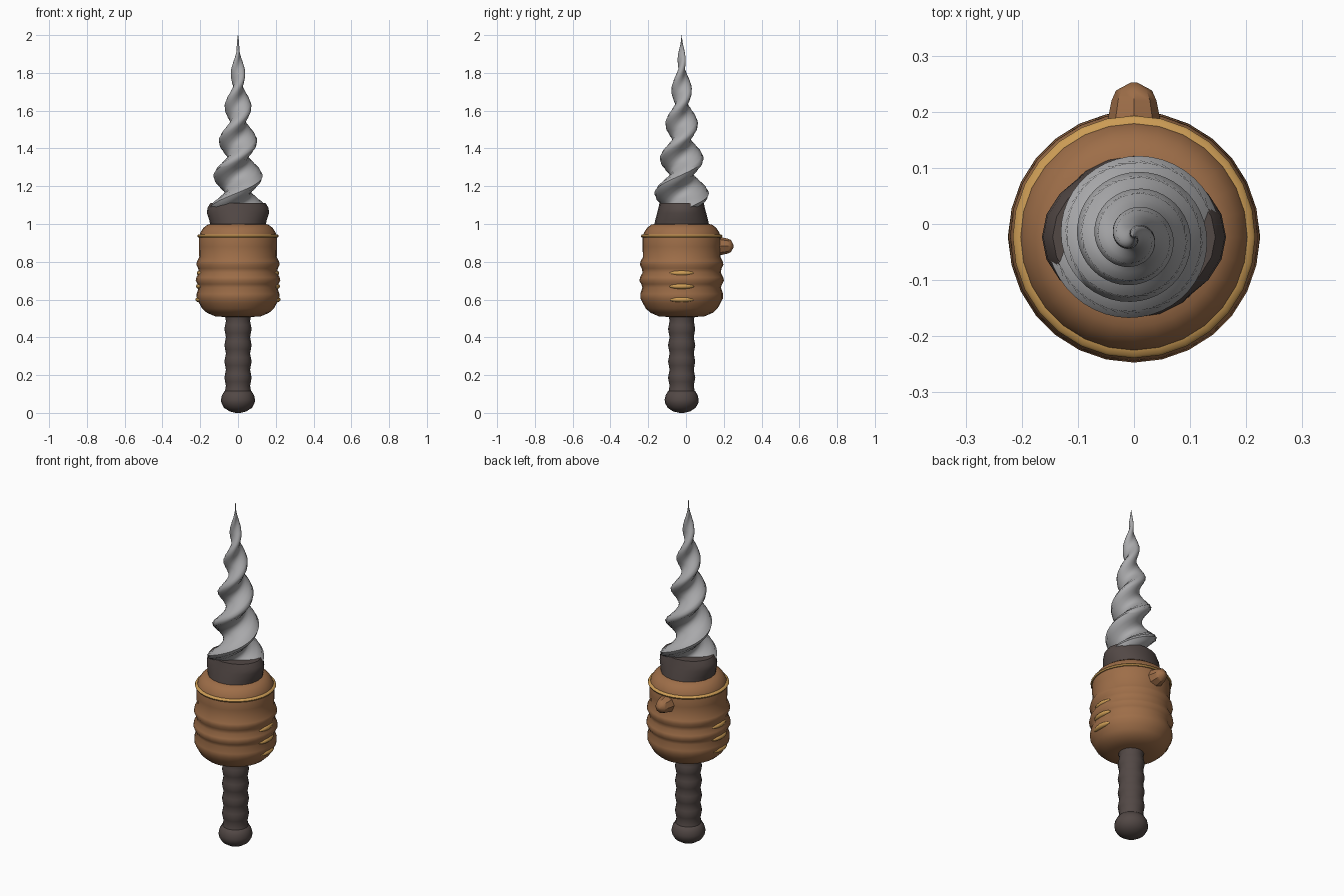
import bpy, bmesh, math
from mathutils import Vector

cube = bpy.data.objects.get("Cube")
if cube:
    bpy.data.objects.remove(cube, do_unlink=True)

AXIS_Y = -0.023


def material(name, rgb):
    m = bpy.data.materials.new(name)
    m.use_nodes = True
    m.diffuse_color = (*rgb, 1)
    m.node_tree.nodes["Principled BSDF"].inputs["Base Color"].default_value = (*rgb, 1)
    return m


BROWN = material("brown leather", (0.34, 0.155, 0.065))
DARK = material("dark grip", (0.085, 0.065, 0.06))
STEEL = material("grey steel", (0.40, 0.40, 0.41))
GOLD = material("gold trim", (0.60, 0.33, 0.09))


def finish(name, bm, mat, angle=50):
    bmesh.ops.recalc_face_normals(bm, faces=bm.faces[:])
    me = bpy.data.meshes.new(name)
    bm.to_mesh(me)
    bm.free()
    me.materials.append(mat)
    ob = bpy.data.objects.new(name, me)
    bpy.context.collection.objects.link(ob)
    bpy.ops.object.select_all(action="DESELECT")
    bpy.context.view_layer.objects.active = ob
    ob.select_set(True)
    bpy.ops.object.shade_smooth_by_angle(angle=math.radians(angle))
    return ob


def loft(name, rings, mat, angle=50):
    """Skin a stack of equal rings of points and cap both ends."""
    bm = bmesh.new()
    loops = [[bm.verts.new(p) for p in ring] for ring in rings]
    n = len(loops[0])
    for a, b in zip(loops, loops[1:]):
        for i in range(n):
            j = (i + 1) % n
            bm.faces.new((a[i], a[j], b[j], b[i]))
    bm.faces.new(loops[0][::-1])
    bm.faces.new(loops[-1])
    return finish(name, bm, mat, angle)


def ring(rx, ry, z, n):
    turn = [2 * math.pi * i / n for i in range(n)]
    return [(rx * math.cos(t), AXIS_Y + ry * math.sin(t), z) for t in turn]


def lathe(name, profile, mat, n=24, angle=50):
    return loft(name, [ring(r, r, z, n) for r, z in profile], mat, angle)


def lerp_table(table, z):
    for (z0, r0), (z1, r1) in zip(table, table[1:]):
        if z <= z1:
            return r0 + (r1 - r0) * (z - z0) / (z1 - z0)
    return table[-1][1]


# Handle with gentle grip ripples
lathe("handle", [(0.068 + 0.004 * math.cos(i * math.pi / 2), 0.10 + i * 0.0215)
                 for i in range(21)], DARK, 16)

# Flattened ball pommel
lathe("pommel", [(0.012, 0.0), (0.045, 0.008), (0.074, 0.027), (0.088, 0.052),
                 (0.09, 0.07), (0.085, 0.093), (0.072, 0.115), (0.05, 0.123)], DARK, 20)

# Padded body with three folds
lathe("body", [(0.07, 0.508), (0.12, 0.511), (0.165, 0.53), (0.19, 0.553),
               (0.205, 0.58), (0.218, 0.605), (0.219, 0.63), (0.208, 0.663),
               (0.214, 0.682), (0.224, 0.7), (0.22, 0.718), (0.207, 0.742),
               (0.211, 0.765), (0.221, 0.785), (0.217, 0.803), (0.205, 0.825),
               (0.207, 0.88), (0.207, 0.93), (0.198, 0.957), (0.183, 0.98),
               (0.16, 0.997), (0.13, 1.002)], BROWN, 28)

# Gold piping around the shoulder
lathe("shoulder_band", [(0.2, 0.927), (0.212, 0.929), (0.216, 0.936),
                        (0.212, 0.943), (0.198, 0.946)], GOLD, 28)

# Gold stitches on both sides
for side, label in ((1, "left"), (-1, "right")):
    for k, (z, depth) in enumerate(((0.6, 0.209), (0.67, 0.206), (0.74, 0.202))):
        bm = bmesh.new()
        bmesh.ops.create_uvsphere(bm, u_segments=12, v_segments=8, radius=1)
        for v in bm.verts:
            y = v.co.y * 0.068
            v.co = Vector((side * (depth + v.co.x * 0.016 - 2.2 * y * y),
                           AXIS_Y + y, z + v.co.z * 0.014))
        finish(f"{label}_stitch_{k + 1}", bm, GOLD)

# Button on the back
loft("back_button", [[(r * math.cos(t), y, 0.883 + r * math.sin(t))
                      for t in [math.pi * i / 4 for i in range(8)]]
                     for r, y in ((0.054, 0.16), (0.045, 0.195), (0.04, 0.22),
                                  (0.032, 0.238), (0.006, 0.252))], BROWN, 40)

# Collar holding the blade, pinched front to back
loft("collar", [ring(rx, ry, z, 20) for rx, ry, z in
                ((0.146, 0.146, 0.99), (0.152, 0.14, 1.02), (0.164, 0.13, 1.058),
                 (0.162, 0.123, 1.085), (0.145, 0.117, 1.112))], DARK)

# Twisted two-edged blade
WIDTH = [(1.04, 0.157), (1.08, 0.155), (1.16, 0.145), (1.26, 0.13), (1.35, 0.116),
         (1.455, 0.1), (1.555, 0.083), (1.64, 0.069), (1.73, 0.052), (1.82, 0.036),
         (1.89, 0.021), (1.95, 0.008), (2.0, 0.001)]
PITCH = 0.187
STEPS, SIDES = 110, 20
rings = []
for s in range(STEPS + 1):
    z = 1.06 + (2.0 - 1.06) * s / STEPS
    w = lerp_table(WIDTH, z)
    twist = (z - 1.26) / PITCH * math.pi
    section = []
    for i in range(SIDES):
        t = 2 * math.pi * i / SIDES
        r = w * (0.47 + 0.53 * abs(math.cos(t)) ** 2.6)
        section.append((r * math.cos(t + twist), AXIS_Y + r * math.sin(t + twist), z))
    rings.append(section)
loft("twisted_blade", rings, STEEL, 60)
